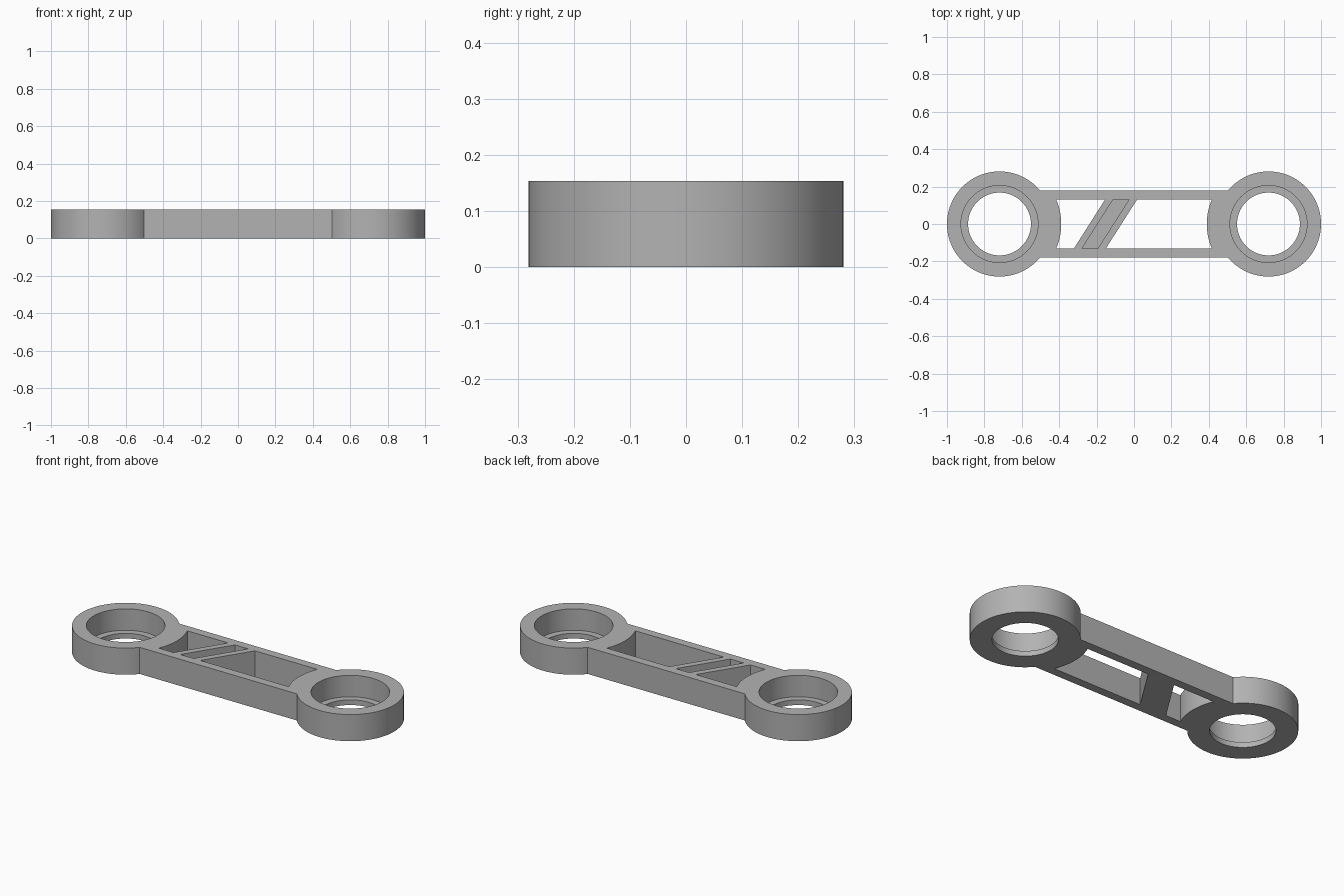
import bpy, bmesh, math

cube = bpy.data.objects.get("Cube")
if cube:
    bpy.data.objects.remove(cube, do_unlink=True)

HEIGHT, FLOOR = 0.154, 0.03
EYE_X, EYE_R = 0.719, 0.281
BORE_R, LIP_R, COLLAR_R = 0.206, 0.168, 0.33
ARM_Y, POCKET_Y = 0.18, 0.131
SLANT = 0.0835  # sideways run of the brace over half the pocket width

grey = bpy.data.materials.new("machined grey")
grey.use_nodes = True
colour = (0.45, 0.45, 0.45, 1)
grey.diffuse_color = colour
grey.node_tree.nodes["Principled BSDF"].inputs["Base Color"].default_value = colour


def prism(name, outline, z0, z1):
    """Extrude a flat outline between two heights."""
    bm = bmesh.new()
    face = bm.faces.new([bm.verts.new((x, y, z0)) for x, y in outline])
    top = bmesh.ops.extrude_face_region(bm, geom=[face])
    verts = [v for v in top["geom"] if isinstance(v, bmesh.types.BMVert)]
    bmesh.ops.translate(bm, verts=verts, vec=(0, 0, z1 - z0))
    bmesh.ops.recalc_face_normals(bm, faces=bm.faces)
    mesh = bpy.data.meshes.new(name)
    bm.to_mesh(mesh)
    bm.free()
    mesh.materials.append(grey)
    obj = bpy.data.objects.new(name, mesh)
    bpy.context.collection.objects.link(obj)
    return obj


def arc(cx, radius, start, end, steps):
    angles = [start + (end - start) * i / steps for i in range(steps + 1)]
    return [(cx + radius * math.cos(a), radius * math.sin(a)) for a in angles]


def circle(cx, radius):
    return arc(cx, radius, 0, math.tau, 96)[:-1]


def slanted(x, side):
    """Point on a brace edge that crosses the middle line at x."""
    return (x + side * SLANT, side * POCKET_Y)


# Arm and the two round eyes
link = prism("connecting_link", [(-EYE_X, -ARM_Y), (EYE_X, -ARM_Y),
                                 (EYE_X, ARM_Y), (-EYE_X, ARM_Y)], 0, HEIGHT)
cutters = []


def combine(tool, operation):
    mod = link.modifiers.new(tool.name, "BOOLEAN")
    mod.operation, mod.solver, mod.object = operation, "EXACT", tool
    tool.hide_render = True
    cutters.append(tool)


for x in (-EYE_X, EYE_X):
    combine(prism("eye", circle(x, EYE_R), 0, HEIGHT), "UNION")

# Stepped bores with a thin retaining lip at the bottom
for x in (-EYE_X, EYE_X):
    combine(prism("bearing_seat", circle(x, BORE_R), FLOOR, 1), "DIFFERENCE")
    combine(prism("through_bore", circle(x, LIP_R), -1, 1), "DIFFERENCE")

# Through pockets with round ends, either side of the slanted brace
half = math.asin(POCKET_Y / COLLAR_R)
left_end = arc(-EYE_X, COLLAR_R, half, -half, 16)
right_end = arc(EYE_X, COLLAR_R, math.pi + half, math.pi - half, 16)
combine(prism("small_pocket", left_end + [slanted(-0.238, -1), slanted(-0.238, 1)],
              -1, 1), "DIFFERENCE")
combine(prism("large_pocket", right_end + [slanted(-0.067, 1), slanted(-0.067, -1)],
              -1, 1), "DIFFERENCE")

# Blind channel along the brace
combine(prism("brace_channel", [slanted(-0.195, -1), slanted(-0.11, -1),
                                slanted(-0.11, 1), slanted(-0.195, 1)],
              FLOOR, 1), "DIFFERENCE")

# Bake the cuts and remove the cutters
graph = bpy.context.evaluated_depsgraph_get()
baked = bpy.data.meshes.new_from_object(link.evaluated_get(graph))
link.modifiers.clear()
link.data = baked
for tool in cutters:
    bpy.data.objects.remove(tool, do_unlink=True)

bpy.ops.object.select_all(action="DESELECT")
link.select_set(True)
bpy.context.view_layer.objects.active = link
bpy.ops.object.shade_smooth_by_angle(angle=math.radians(25))
